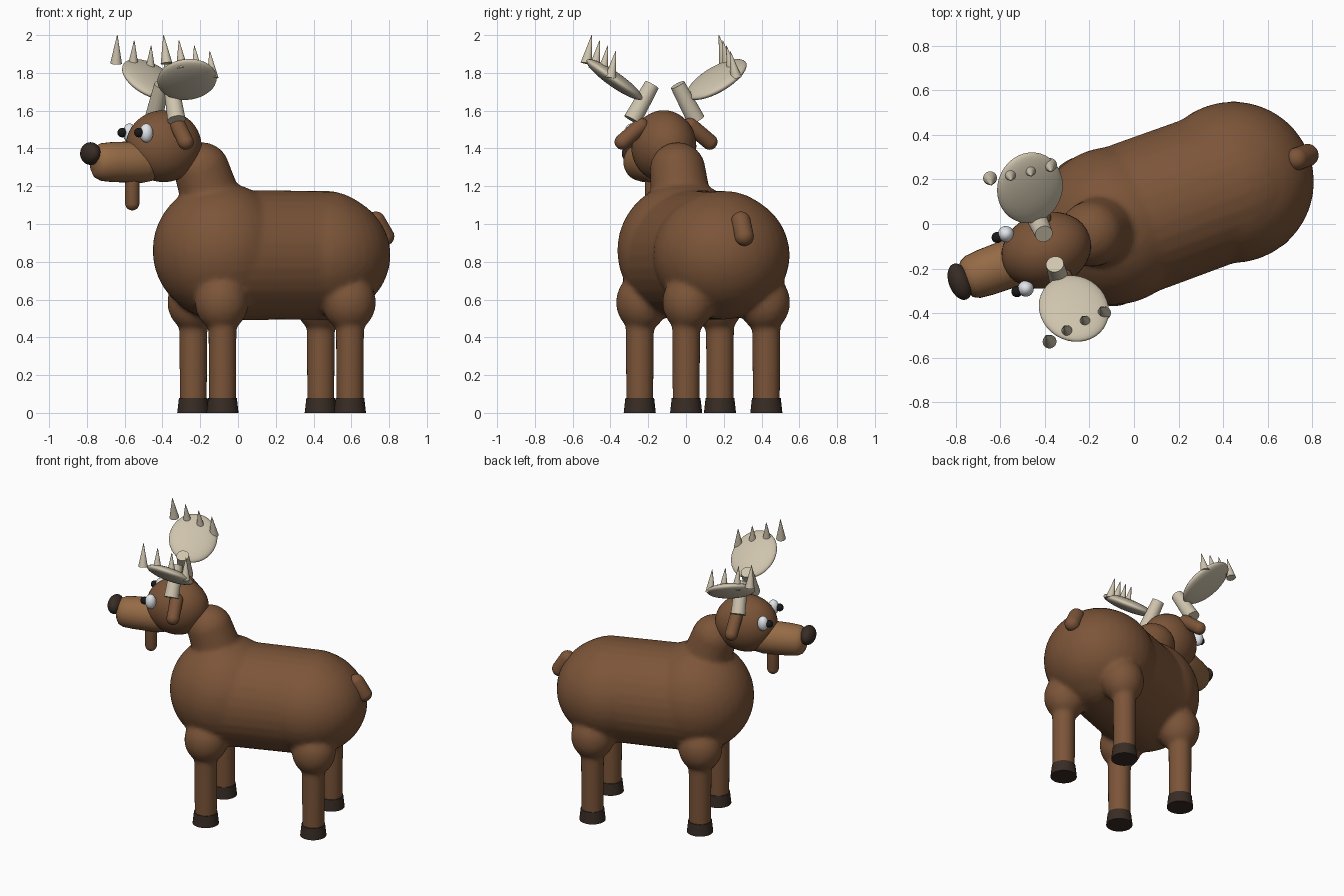
import bpy, bmesh, math
from mathutils import Vector, Matrix

if "Cube" in bpy.data.objects:
    bpy.data.objects.remove(bpy.data.objects["Cube"])

# The animal is built along its own axis (-x = forward), then turned 20 degrees
PLACE = Matrix.Rotation(math.radians(20), 4, 'Z') @ Matrix.Translation((0, 0.024, 0))


def material(name, rgb):
    m = bpy.data.materials.new(name)
    m.diffuse_color = (*rgb, 1)
    m.use_nodes = True
    m.node_tree.nodes["Principled BSDF"].inputs["Base Color"].default_value = m.diffuse_color
    return m


FUR = material("fur", (0.20, 0.09, 0.04))
TAN = material("tan", (0.30, 0.145, 0.06))
DARK = material("dark_horn", (0.04, 0.025, 0.018))
BONE = material("antler", (0.62, 0.55, 0.42))
WHITE = material("eye_white", (0.75, 0.78, 0.82))
BLACK = material("pupil", (0.01, 0.01, 0.01))


def aim(a, b):
    a, d = Vector(a), Vector(b) - Vector(a)
    return Matrix.Translation(a) @ d.to_track_quat('Z', 'Y').to_matrix().to_4x4(), d.length


def capsule(bm, a, b, r1, r2=None):
    """Round-ended rod from a to b."""
    r2 = r2 or r1
    mat, length = aim(a, b)
    verts = bmesh.ops.create_uvsphere(bm, u_segments=32, v_segments=20, radius=1)["verts"]
    for v in verts:
        if v.co.z > 1e-4:
            v.co = v.co * r2 + Vector((0, 0, length))
        else:
            v.co *= r1
        v.co = mat @ v.co


def rod(bm, a, b, r1, r2):
    """Flat-ended cylinder or cone from a to b."""
    mat, length = aim(a, b)
    bmesh.ops.create_cone(bm, cap_ends=True, segments=32, radius1=r1, radius2=r2, depth=length,
                          matrix=mat @ Matrix.Translation((0, 0, length / 2)))


def ball(bm, c, size, rot=Matrix()):
    bmesh.ops.create_uvsphere(bm, u_segments=36, v_segments=22, radius=1,
                              matrix=Matrix.Translation(c) @ rot @ Matrix.Diagonal((*size, 1)))


def finish(name, bm, mat):
    me = bpy.data.meshes.new(name)
    bm.to_mesh(me)
    bm.free()
    for p in me.polygons:
        p.use_smooth = True
    me.set_sharp_from_angle(angle=math.radians(40))
    me.materials.append(mat)
    ob = bpy.data.objects.new(name, me)
    ob.matrix_world = PLACE
    bpy.context.collection.objects.link(ob)
    return ob


def part(name, mat, fn, *args):
    bm = bmesh.new()
    fn(bm, *args)
    return finish(name, bm, mat)


LEGS = [(u, s * 0.226) for u in (-0.161, 0.557) for s in (-1, 1)]

# Body, shoulder, neck, thighs and legs fused into one skin
bm = bmesh.new()
capsule(bm, (-0.085, 0, 0.835), (0.48, 0, 0.835), 0.345)
ball(bm, (-0.09, 0, 0.86), (0.36, 0.355, 0.36))
ball(bm, (0.48, 0, 0.835), (0.365, 0.362, 0.335))
capsule(bm, (-0.11, 0, 1.03), (-0.195, 0, 1.285), 0.165, 0.148)
for u, v in LEGS:
    ball(bm, (u, v * 0.95, 0.585), (0.142, 0.135, 0.155))
    rod(bm, (u, v, 0.04), (u, v, 0.6), 0.072, 0.076)
body = finish("body_and_legs", bm, FUR)
rm = body.modifiers.new("fuse", 'REMESH')
rm.mode, rm.voxel_size, rm.use_smooth_shade = 'VOXEL', 0.016, True
sm = body.modifiers.new("soften", 'SMOOTH')
sm.factor, sm.iterations = 0.5, 6

# Hooves
for i, (u, v) in enumerate(LEGS):
    part(f"hoof_{i + 1}", DARK, rod, (u, v, 0), (u, v, 0.08), 0.085, 0.076)

# Head, muzzle, nose, throat flap, tail
part("head", FUR, ball, (-0.41, 0, 1.412), (0.205, 0.168, 0.19))
bm = bmesh.new()
profile = [(-0.45, 0), (-0.45, 0.07), (-0.48, 0.1), (-0.53, 0.11), (-0.62, 0.108), (-0.7, 0.106),
           (-0.76, 0.1), (-0.79, 0.085), (-0.805, 0.06), (-0.81, 0)]
vs = [bm.verts.new((u, 0, r)) for u, r in profile]
es = [bm.edges.new(p) for p in zip(vs, vs[1:])]
bmesh.ops.spin(bm, geom=vs + es, cent=(0, 0, 0), axis=(1, 0, 0), angle=math.tau, steps=32)
bmesh.ops.remove_doubles(bm, verts=bm.verts, dist=1e-4)
bmesh.ops.recalc_face_normals(bm, faces=bm.faces)
bmesh.ops.translate(bm, verts=bm.verts, vec=(0, 0, 1.328))
finish("muzzle", bm, TAN)
part("nose", DARK, ball, (-0.822, 0, 1.373), (0.05, 0.085, 0.06))
part("throat_flap", FUR, capsule, (-0.587, 0, 1.26), (-0.587, 0, 1.11), 0.038)
part("tail", FUR, capsule, (0.785, 0, 1.015), (0.835, 0, 0.935), 0.051)

for s, side in ((-1, "right"), (1, "left")):
    # Eyes and ears
    part(f"eye_{side}", WHITE, ball, (-0.555, s * 0.13, 1.482), (0.036, 0.036, 0.05))
    part(f"pupil_{side}", BLACK, ball, (-0.597, s * 0.129, 1.484), (0.025, 0.025, 0.025))
    part(f"ear_{side}", FUR, capsule, (-0.38, s * 0.14, 1.52), (-0.375, s * 0.245, 1.435), 0.042)

    # Antler: stalk, flattened palm and four tines
    part(f"antler_stalk_{side}", BONE, rod, (-0.403, s * 0.18, 1.55), (-0.395, s * 0.072, 1.737),
         0.048, 0.04)
    n = Vector((0.196, -s * 0.54, 0.82)).normalized()
    a = (Vector((1, 0, 0)) - n * n.x).normalized()
    frame = Matrix((a, n.cross(a), n)).transposed().to_4x4()
    part(f"antler_palm_{side}", BONE, ball, (-0.383, s * 0.288, 1.765), (0.155, 0.182, 0.04), frame)
    bm = bmesh.new()
    for i in range(4):
        u, v = -0.536 + 0.091 * i, 0.378 - 0.012 * i
        rod(bm, (u, s * (v + 0.012), 1.85 - 0.026 * i), (u - 0.005, s * (v - 0.02), 2.0 - 0.028 * i),
            0.031, 0.0015)
    finish(f"antler_tines_{side}", bm, BONE)
